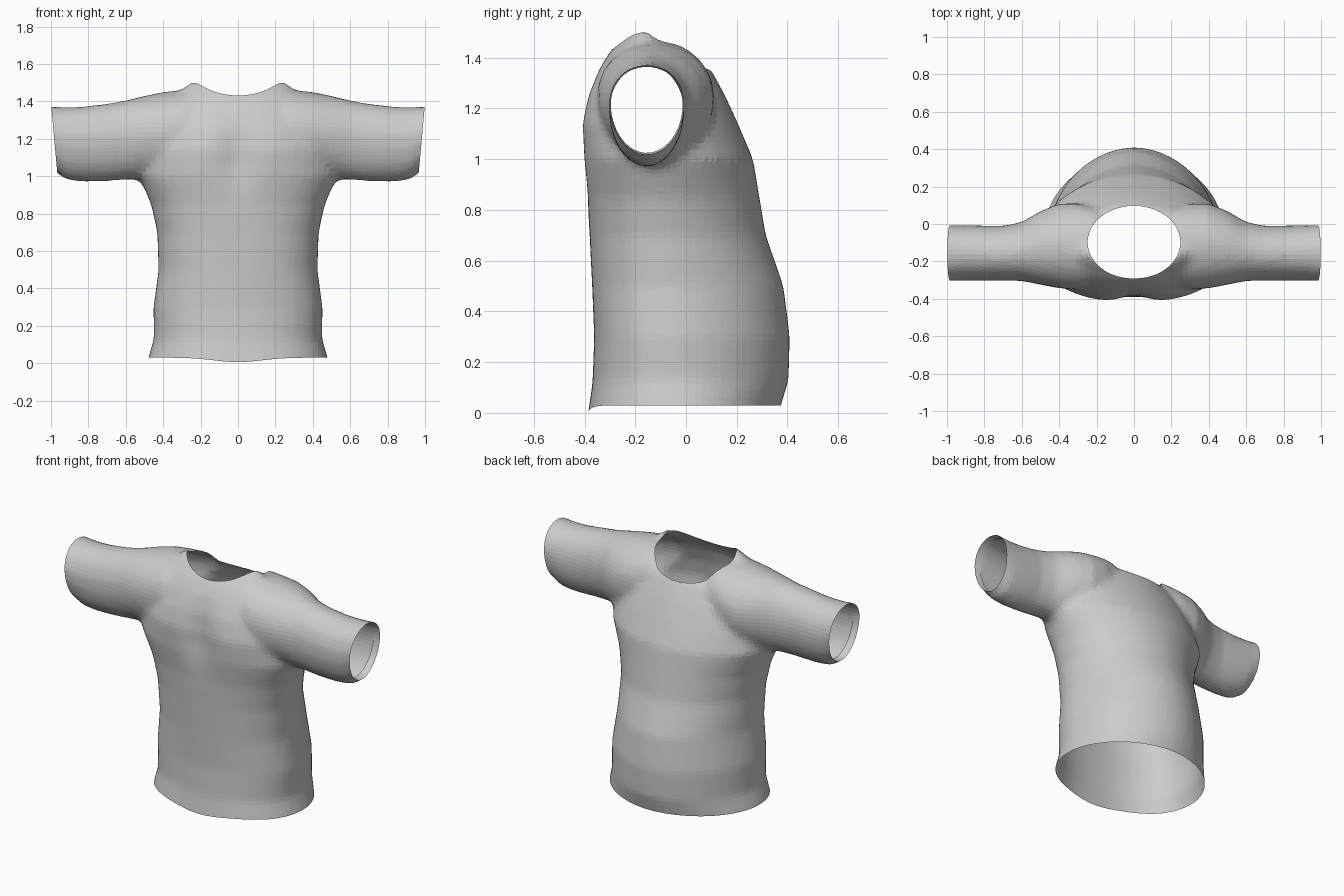
import bpy, bmesh, math
from mathutils import Vector

cube = bpy.data.objects.get("Cube")
if cube:
    bpy.data.objects.remove(cube, do_unlink=True)

cloth = bpy.data.materials.new("grey cloth")
cloth.use_nodes = True
grey = (0.6, 0.6, 0.6, 1)
cloth.diffuse_color = grey
cloth.node_tree.nodes["Principled BSDF"].inputs["Base Color"].default_value = grey
SEGMENTS = 64


def power(v, n):
    return math.copysign(abs(v) ** (2 / n), v)


def loft(bm, rings):
    """Closed tube through a list of point rings."""
    loops = [[bm.verts.new(p) for p in ring] for ring in rings]
    for a, b in zip(loops, loops[1:]):
        for i in range(SEGMENTS):
            j = (i + 1) % SEGMENTS
            bm.faces.new((a[i], a[j], b[j], b[i]))
    bm.faces.new(loops[0][::-1])
    bm.faces.new(loops[-1])


def angles():
    return [math.tau * i / SEGMENTS for i in range(SEGMENTS)]


def body_ring(z, width, front, back):
    mid = -0.03 - 0.08 * z
    ring = []
    for a in angles():
        c, s = math.cos(a), math.sin(a)
        n, depth = (1.9, back - mid) if s > 0 else (2.3, mid - front)
        ring.append((width * power(c, n), mid + depth * power(s, n), z))
    return ring


def sleeve_ring(side, x, front, back, low, top):
    y, z = (front + back) / 2, (low + top) / 2 + 0.02
    ring = []
    for a in angles():
        s = math.sin(a)
        height = top - z if s > 0 else z - low
        ring.append((side * x, y + (back - front) / 2 * math.cos(a), z + height * s))
    return ring


# Torso: height, half width, front, back
torso = [(-0.08, .50, -.40, .345), (.03, .48, -.385, .375), (.13, .45, -.368, .405),
         (.3, .452, -.362, .41), (.5, .425, -.37, .385), (.7, .432, -.38, .315),
         (.85, .465, -.39, .29), (1.0, .53, -.41, .265), (1.14, .51, -.42, .205),
         (1.25, .46, -.395, .155), (1.35, .40, -.35, .1), (1.42, .345, -.305, .02),
         (1.46, .305, -.265, -.07), (1.5, .26, -.23, -.14)]
# Sleeve: distance out, front, back, underside, top
sleeve = [(.2, -.32, .08, 1.1, 1.47), (.3, -.35, .11, 1.02, 1.46),
          (.4, -.345, .11, .98, 1.45), (.5, -.325, .07, .985, 1.43),
          (.6, -.305, .01, .98, 1.405), (.7, -.303, -.01, .973, 1.388),
          (.83, -.303, -.008, .97, 1.372), (.92, -.303, -.006, .98, 1.37),
          (.97, -.303, -.006, 1.02, 1.372), (1.06, -.305, -.004, 1.06, 1.375)]

bm = bmesh.new()
loft(bm, [body_ring(*r) for r in torso])
for side in (1, -1):
    loft(bm, [sleeve_ring(side, *r) for r in sleeve])
bmesh.ops.recalc_face_normals(bm, faces=bm.faces)
mesh = bpy.data.meshes.new("shirt")
bm.to_mesh(mesh)
bm.free()
shirt = bpy.data.objects.new("shirt", mesh)
bpy.context.collection.objects.link(shirt)

# Neck opening cutter
NECK = Vector((0, -0.098))
RX, RY = 0.248, 0.195
bm = bmesh.new()
loft(bm, [[(RX * math.cos(a), NECK.y + RY * math.sin(a), z) for a in angles()]
          for z in (1.2, 1.7)])
bmesh.ops.recalc_face_normals(bm, faces=bm.faces)
cut_mesh = bpy.data.meshes.new("neck_cutter")
bm.to_mesh(cut_mesh)
bm.free()
cutter = bpy.data.objects.new("neck_cutter", cut_mesh)
bpy.context.collection.objects.link(cutter)
cutter.hide_render = True

# Fuse torso and sleeves into one soft skin
remesh = shirt.modifiers.new("fuse", 'REMESH')
remesh.mode = 'VOXEL'
remesh.voxel_size = 0.025
soften = shirt.modifiers.new("soften", 'SMOOTH')
soften.factor = 0.5
soften.iterations = 5
cut = shirt.modifiers.new("neck", 'BOOLEAN')
cut.operation = 'DIFFERENCE'
cut.solver = 'EXACT'
cut.object = cutter
bpy.context.view_layer.update()
skin = bpy.data.meshes.new_from_object(
    shirt.evaluated_get(bpy.context.evaluated_depsgraph_get()))
shirt.modifiers.clear()
shirt.data = skin
bpy.data.objects.remove(cutter, do_unlink=True)

bm = bmesh.new()
bm.from_mesh(skin)


def in_neck(p):
    return p.z > 1.1 and math.hypot(p.x / RX, (p.y - NECK.y) / RY) < 1.003


# Open the neck, hem and cuffs
bmesh.ops.delete(bm, geom=[f for f in bm.faces if in_neck(f.calc_center_median())],
                 context='FACES')
for point, normal in (((0, 0, .03), (0, 0, -1)),
                      ((.998, 0, 1.37), (1, 0, -.09)), ((-.998, 0, 1.37), (-1, 0, -.09))):
    bmesh.ops.bisect_plane(bm, geom=bm.verts[:] + bm.edges[:] + bm.faces[:],
                           plane_co=point, plane_no=normal, clear_outer=True)

# Chest valley and the dip at the front of the hem
for v in bm.verts:
    x, y, z = v.co
    if y < -0.2:
        v.co.y += 0.035 * math.exp(-(x / .1) ** 2 - ((z - 1.12) / .18) ** 2)
        v.co.z -= 0.028 * math.exp(-(x / .18) ** 2) * max(0, 1 - z / .2)

# Cuffs folded inward
for side in (1, -1):
    rim = [e for e in bm.edges if e.is_boundary and all(v.co.x * side > .9 for v in e.verts)]
    made = bmesh.ops.extrude_edge_only(bm, edges=rim)["geom"]
    for v in (g for g in made if isinstance(g, bmesh.types.BMVert)):
        v.co.x -= side * 0.04
        v.co.y = -0.155 + (v.co.y + 0.155) * 0.96
        v.co.z = 1.21 + (v.co.z - 1.21) * 0.96

for f in bm.faces:
    f.smooth = False
    f.material_index = 0
bm.to_mesh(skin)
bm.free()
skin.materials.clear()
skin.materials.append(cloth)
